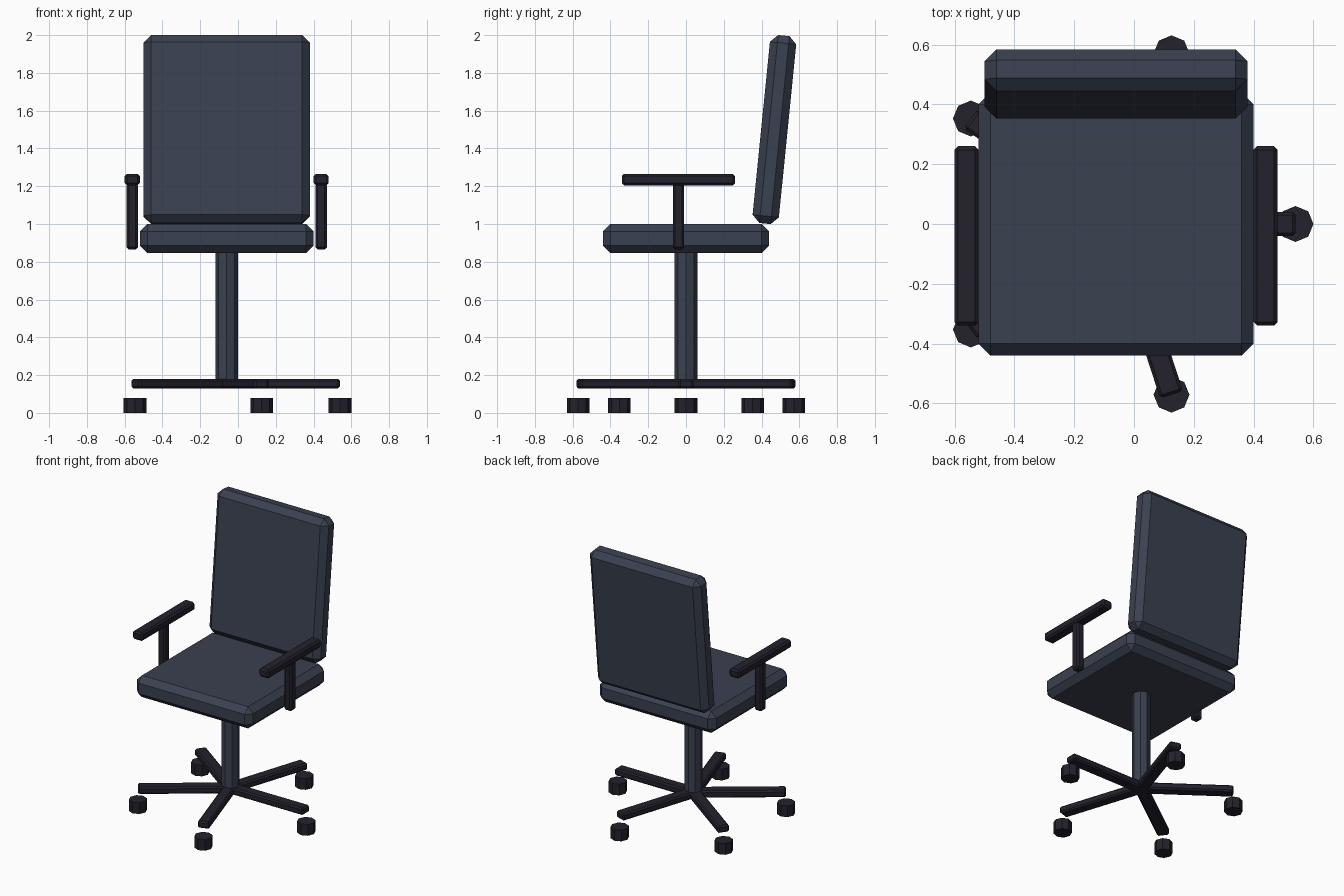
import bpy
from math import cos, sin, radians

cube = bpy.data.objects.get("Cube")
if cube:
    bpy.data.objects.remove(cube, do_unlink=True)

CX = -0.06  # axis of the column, shared by all parts


def material(name, colour):
    mat = bpy.data.materials.new(name)
    mat.use_nodes = True
    mat.diffuse_color = (*colour, 1)
    mat.node_tree.nodes["Principled BSDF"].inputs["Base Color"].default_value = (*colour, 1)
    return mat


slate = material("slate blue", (0.042, 0.052, 0.08))
charcoal = material("charcoal", (0.017, 0.015, 0.025))


def box(name, centre, size, bevel, mat, rotation=(0, 0, 0)):
    """Box with a single flat chamfer."""
    bpy.ops.mesh.primitive_cube_add(size=1, location=centre, rotation=rotation)
    obj = bpy.context.object
    obj.name = name
    for v in obj.data.vertices:
        v.co = [c * s for c, s in zip(v.co, size)]
    obj.data.materials.append(mat)
    mod = obj.modifiers.new("chamfer", "BEVEL")
    mod.width = bevel
    mod.segments = 1
    return obj


def octagon(name, x, y, bottom, top, radius, mat):
    """Upright eight-sided cylinder."""
    bpy.ops.mesh.primitive_cylinder_add(vertices=8, radius=radius, depth=top - bottom,
                                        location=(x, y, (bottom + top) / 2))
    obj = bpy.context.object
    obj.name = name
    obj.data.materials.append(mat)


# Cushions
box("seat", (CX, 0, 0.923), (0.92, 0.88, 0.155), 0.04, slate)
box("backrest", (CX, 0.468, 1.5), (0.88, 0.14, 1.0), 0.04, slate, (-0.1, 0, 0))

# Column
octagon("column", CX, 0, 0.16, 0.86, 0.06, slate)

# Armrests
for side, sign in (("left", 1), ("right", -1)):
    x = CX + sign * 0.5
    box(side + "_arm_pad", (x, -0.04, 1.235), (0.08, 0.6, 0.06), 0.012, charcoal)
    box(side + "_arm_post", (x, -0.04, 1.04), (0.06, 0.06, 0.35), 0.012, charcoal)

# Five-spoke base with casters
for i in range(5):
    a = radians(72 * i)
    box(f"base_leg_{i + 1}", (CX + 0.3 * cos(a), 0.3 * sin(a), 0.155),
        (0.6, 0.08, 0.05), 0.01, charcoal, (0, 0, a))
    octagon(f"caster_{i + 1}", CX + 0.6 * cos(a), 0.6 * sin(a), 0, 0.08, 0.06, charcoal)
